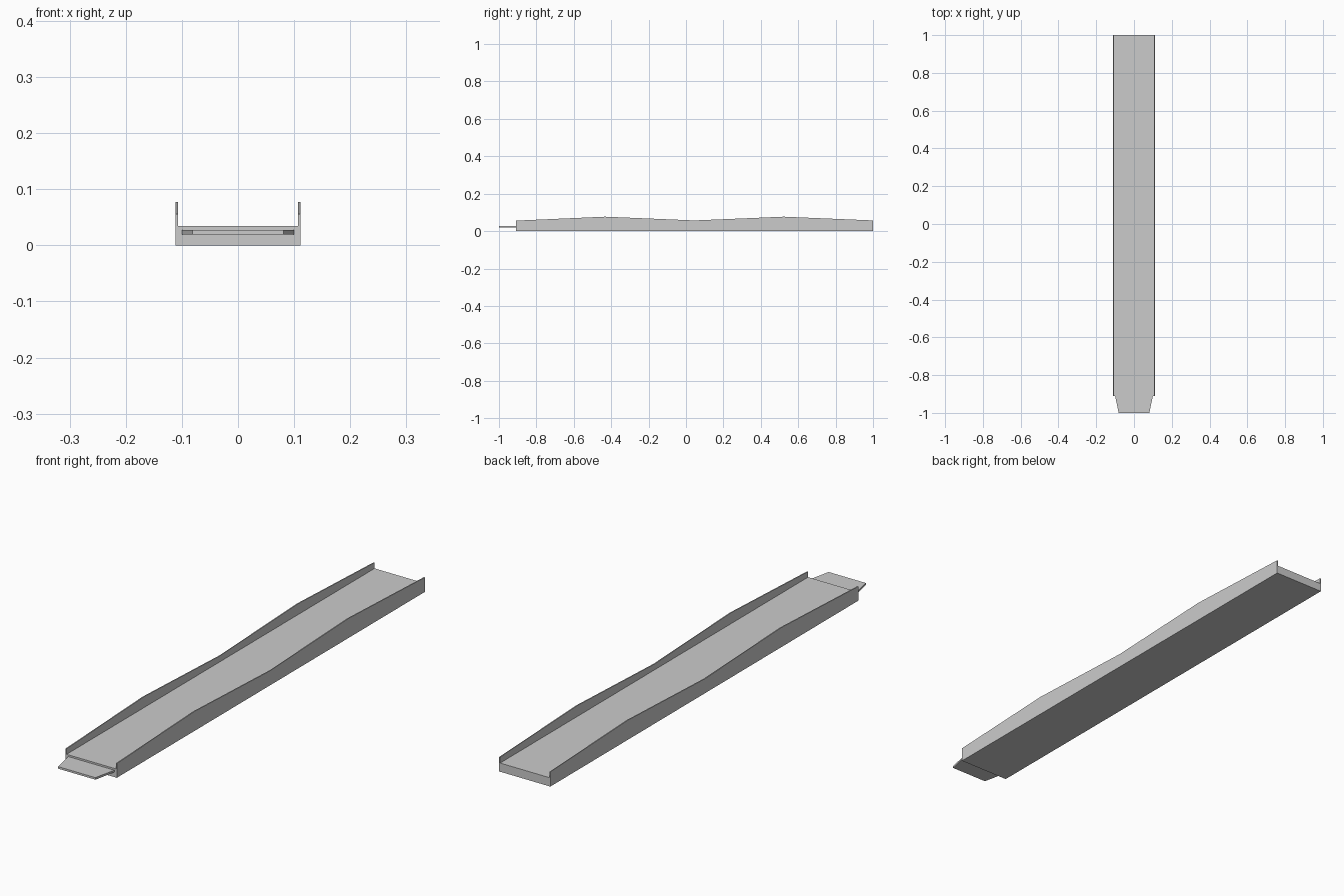
import bpy, bmesh

if "Cube" in bpy.data.objects:
    bpy.data.objects.remove(bpy.data.objects["Cube"])


def loft(name, sections):
    """Join equal-sized cross-sections into a closed solid with flat faces."""
    bm = bmesh.new()
    rings = [[bm.verts.new(p) for p in s] for s in sections]
    n = len(rings[0])
    for a, b in zip(rings, rings[1:]):
        for i in range(n):
            j = (i + 1) % n
            bm.faces.new((a[i], a[j], b[j], b[i]))
    bm.faces.new(rings[0])
    bm.faces.new(rings[-1][::-1])
    bmesh.ops.recalc_face_normals(bm, faces=bm.faces)
    mesh = bpy.data.meshes.new(name)
    bm.to_mesh(mesh)
    bm.free()
    obj = bpy.data.objects.new(name, mesh)
    bpy.context.collection.objects.link(obj)
    return obj


# Channel-shaped track: U cross-section whose side walls rise and dip
HALF, INNER, DECK = 0.111, 0.107, 0.034
Y0, Y1 = -0.91, 1.0
tops = [0.056, 0.077, 0.057, 0.077, 0.057]


def channel(y, top):
    right = [(HALF, 0), (HALF, top), (INNER, top), (INNER, DECK)]
    left = [(-x, z) for x, z in reversed(right)]
    return [(x, y, z) for x, z in right + left]


step = (Y1 - Y0) / (len(tops) - 1)
loft("track_channel", [channel(Y0 + i * step, t) for i, t in enumerate(tops)])


# Tapered connecting tongue at the front
def plate(y, half):
    return [(-half, y, 0.019), (half, y, 0.019), (half, y, 0.027), (-half, y, 0.027)]


loft("connector_tongue", [plate(-1.0, 0.081), plate(Y0, 0.1)])
